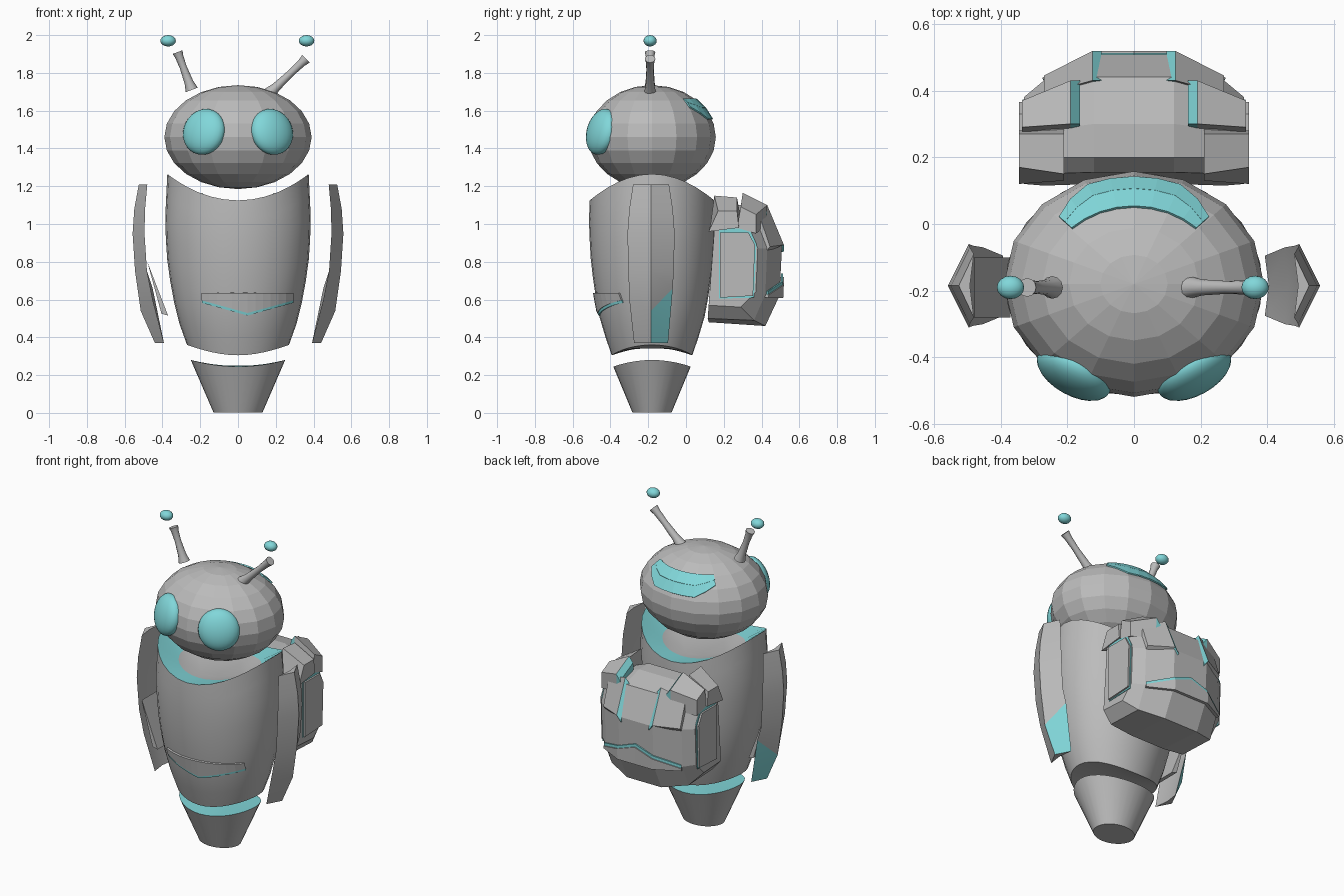
import bpy, bmesh, math
from mathutils import Vector, Matrix

if "Cube" in bpy.data.objects:
    bpy.data.objects.remove(bpy.data.objects["Cube"])

CY = -0.18  # axis of head, body and tail


def material(name, rgb):
    m = bpy.data.materials.new(name)
    m.diffuse_color = (*rgb, 1)
    m.use_nodes = True
    m.node_tree.nodes["Principled BSDF"].inputs["Base Color"].default_value = m.diffuse_color
    return m


GREY = material("shell_grey", (0.5, 0.5, 0.5))
TEAL = material("accent_teal", (0.22, 0.68, 0.70))


def finish(bm, name, mat=GREY, smooth=None, second=TEAL):
    bmesh.ops.recalc_face_normals(bm, faces=bm.faces)
    me = bpy.data.meshes.new(name)
    bm.to_mesh(me)
    bm.free()
    ob = bpy.data.objects.new(name, me)
    bpy.context.collection.objects.link(ob)
    me.materials.append(mat)
    if mat is GREY:
        me.materials.append(second)
    if smooth:
        bpy.ops.object.select_all(action='DESELECT')
        ob.select_set(True)
        bpy.context.view_layer.objects.active = ob
        bpy.ops.object.shade_smooth_by_angle(angle=math.radians(smooth))
    return ob


def loft(name, rings, mat=GREY, smooth=None, teal=lambda i, j: False, teal_end=False):
    """Skin closed rings of equal size and cap both ends."""
    bm = bmesh.new()
    vs = [[bm.verts.new(p) for p in r] for r in rings]
    n = len(vs[0])
    for i in range(len(vs) - 1):
        for j in range(n):
            k = (j + 1) % n
            f = bm.faces.new((vs[i][j], vs[i][k], vs[i + 1][k], vs[i + 1][j]))
            f.material_index = int(mat is GREY and teal(i, j))
    bm.faces.new(vs[0][::-1])
    bm.faces.new(vs[-1]).material_index = int(teal_end)
    return finish(bm, name, mat, smooth)


def ellipsoid(name, center, radii, mat, seg, rings, rot=Matrix(), smooth=None):
    bm = bmesh.new()
    bmesh.ops.create_uvsphere(bm, u_segments=seg, v_segments=rings, radius=1)
    bm.transform(Matrix.Translation(center) @ rot @ Matrix.Diagonal((*radii, 1)))
    return finish(bm, name, mat, smooth)


def sheet(name, low, high, mat, thick):
    """Thin plate between two point rows."""
    bm = bmesh.new()
    a = [bm.verts.new(p) for p in low]
    b = [bm.verts.new(p) for p in high]
    for i in range(len(a) - 1):
        bm.faces.new((a[i], a[i + 1], b[i + 1], b[i]))
    ob = finish(bm, name, mat)
    mod = ob.modifiers.new("thickness", 'SOLIDIFY')
    mod.thickness, mod.offset = thick, 0
    return ob


def interp(table, z):
    for (z0, r0), (z1, r1) in zip(table, table[1:]):
        if z <= z1:
            return r0 + (r1 - r0) * max(0, z - z0) / (z1 - z0)
    return table[-1][1]


# Head and eyes
ellipsoid("head", (0, CY, 1.46), (0.39, 0.338, 0.275), GREY, 16, 12)
for s, side in ((-1, "left"), (1, "right")):
    rot = Matrix.Rotation(s * math.radians(29), 4, 'Z') @ Matrix.Rotation(math.radians(-14), 4, 'X')
    ellipsoid(side + "_eye", (s * 0.18, -0.447, 1.488), (0.122, 0.062, 0.124), TEAL, 24, 16, rot, 60)


# Panel on the back of the head
def on_head(az, el, k=1.006):
    a, e = math.radians(az), math.radians(el)
    return (0.39 * k * math.sin(a) * math.cos(e), CY + 0.338 * k * math.cos(a) * math.cos(e),
            1.46 + 0.275 * k * math.sin(e))


angles = (-44, -33, -22, -11, 0, 11, 22, 33, 44)
edge = [20 + 15 * max(0, abs(a) - 22) / 22 for a in angles]
rows = [[on_head(a, e + (47 - e) * t) for a, e in zip(angles, edge)] for t in (0, 0.5, 1)]
for i in (0, 1):
    sheet("head_back_panel", rows[i], rows[i + 1], TEAL, 0.008)

# Antennae with floating tips
for side, a, b, tip in (("left", (-0.245, 1.71), (-0.32, 1.91), -0.37), ("right", (0.165, 1.69), (0.36, 1.875), 0.363)):
    p, q = Vector((a[0], -0.19, a[1])), Vector((b[0], -0.19, b[1]))
    frame = (q - p).to_track_quat('Z', 'Y')
    rings = [[p.lerp(q, t) + frame @ Vector((r * math.cos(k * math.pi / 6), r * math.sin(k * math.pi / 6), 0))
              for k in range(12)] for t, r in ((0, 0.034), (0.2, 0.024), (0.6, 0.019), (0.88, 0.022), (1, 0.028))]
    loft(side + "_antenna", rings, smooth=40)
    ellipsoid(side + "_antenna_tip", (tip, -0.19, 1.97), (0.041, 0.035, 0.03), TEAL, 16, 10, smooth=60)

# Body shell with arched rims, teal collar inside the top
PROFILE = [(0.30, 0.245), (0.36, 0.27), (0.5, 0.32), (0.65, 0.352), (0.8, 0.374), (1.0, 0.387), (1.27, 0.374)]
N = 32


def oval(rx, zf, ratio=0.865):
    pts = []
    for k in range(N):
        t = 2 * math.pi * k / N
        z = zf(math.cos(t) ** 2)
        r = rx(z) if callable(rx) else rx
        pts.append((r * math.cos(t), CY + ratio * r * math.sin(t), z))
    return pts


rings = [oval(0.12, lambda s: 0.34)]
for i in range(9):
    rings.append(oval(lambda z: interp(PROFILE, z),
                      lambda s: (0.305 + 0.055 * s) * (1 - i / 8) + (1.125 + 0.14 * s) * i / 8))
rings += [oval(0.25, lambda s: 1.115 + 0.03 * s), oval(0.17, lambda s: 1.11)]
loft("body", rings, smooth=35, teal=lambda i, j: i == 9)

# Tail cone with teal top
loft("tail", [oval(0.13, lambda s: 0.003, 0.8), oval(0.25, lambda s: 0.245 + 0.035 * s, 0.82),
              oval(0.12, lambda s: 0.25, 0.82)], smooth=35, teal=lambda i, j: i == 1, teal_end=True)


# Belly pocket lip and its teal lining
def on_belly(x, z, off):
    r = interp(PROFILE, z)
    return (x, CY - 0.865 * math.sqrt(r * r - x * x) - off, z)


xs = [-0.19 + 0.04 * i for i in range(13)]
vee = [0.53 + 0.28 * abs(x - 0.05) for x in xs]
sheet("belly_pocket", [on_belly(x, z, 0.004) for x, z in zip(xs, vee)],
      [on_belly(x, 0.635, 0.004) for x in xs], GREY, 0.014)
sheet("belly_pocket_lining", [on_belly(x, z - 0.014, 0.003) for x, z in zip(xs, vee)],
      [on_belly(x, z, 0.003) for x, z in zip(xs, vee)], TEAL, 0.008)

# Floating arms: curved plates with an outer ridge, teal lower rear face
STATIONS = [(1.21, 0.525, 0.48, 0.095, 0), (1.08, 0.549, 0.492, 0.115, 0), (0.95, 0.558, 0.495, 0.125, 0),
            (0.75, 0.545, 0.482, 0.12, 0), (0.6, 0.515, 0.452, 0.115, 0.06), (0.37, 0.44, 0.392, 0.09, 0)]
for s, side in ((-1, "left"), (1, "right")):
    rings = [[(s * xo, -0.185, z - d), (s * xe, -0.185 + w, z + d), (s * (xe + 0.012), -0.185, z),
              (s * xe, -0.185 - w, z)] for z, xo, xe, w, d in STATIONS]
    loft(side + "_arm", rings, smooth=25, teal=lambda i, j: i == 4 and j == 0)
loft("left_arm_fin", [[(-0.48, y, 0.8), (-0.37, y, 0.515), (-0.405, y, 0.525)] for y in (-0.28, -0.1)])

# Backpack shell, lofted across its width
CENTRE = [(0.12, 0.48), (0.42, 0.46), (0.495, 0.62), (0.508, 0.88), (0.44, 1.06), (0.3, 1.1), (0.2, 1.1), (0.155, 1.04)]
MID = [(0.115, 0.5), (0.36, 0.49), (0.42, 0.63), (0.43, 0.87), (0.38, 1.0), (0.28, 1.04), (0.2, 1.04), (0.15, 1.0)]
OUTER = [(0.12, 0.57), (0.29, 0.56), (0.37, 0.64), (0.38, 0.87), (0.34, 0.97), (0.27, 1.0), (0.2, 1.0), (0.15, 0.97)]
sections = [(-0.33, OUTER), (-0.27, MID), (-0.12, CENTRE), (0.12, CENTRE), (0.27, MID), (0.33, OUTER)]
loft("backpack", [[(x, y, z) for y, z in prof] for x, prof in sections])

# Backpack shoulder plates, each with an inner and an outer outline, and teal seams
PLATES = [
    ("front_plate", 0.21, [(0.13, 1.0), (0.15, 1.15), (0.27, 1.14), (0.29, 1.03)],
     0.345, [(0.12, 0.96), (0.17, 1.07), (0.27, 1.07), (0.28, 0.98)], False),
    ("middle_plate", 0.19, [(0.28, 1.02), (0.30, 1.165), (0.43, 1.1), (0.42, 0.98)],
     0.335, [(0.27, 0.98), (0.29, 1.09), (0.37, 1.05), (0.37, 0.95)], True),
    ("rear_plate", 0.125, [(0.42, 1.0), (0.43, 1.1), (0.518, 0.89), (0.49, 0.88)],
     0.27, [(0.37, 0.95), (0.39, 1.04), (0.445, 0.88), (0.42, 0.85)], True)]
for s, side in ((-1, "left"), (1, "right")):
    for name, x0, inner, x1, outer, seam in PLATES:
        loft(f"{side}_{name}", [[(s * x0, y, z) for y, z in inner], [(s * x1, y, z) for y, z in outer]])
        if seam:
            low = [(y, z - 0.035) for y, z in inner]
            loft(f"{side}_{name}_seam", [[(s * (x0 - 0.028), y, z) for y, z in low],
                                         [(s * x0, y, z) for y, z in inner]], TEAL)
    # Side pocket with teal surround
    pocket = [(0.18, 0.61), (0.355, 0.62), (0.365, 0.89), (0.33, 0.955), (0.18, 0.955)]
    frame = [(0.175, 0.605), (0.36, 0.61), (0.373, 0.895), (0.335, 0.975), (0.175, 0.98)]
    loft(side + "_pocket_frame", [[(s * x, y, z) for y, z in frame] for x in (0.328, 0.334)], TEAL)
    loft(side + "_pocket", [[(s * x, y, z) for y, z in pocket] for x in (0.33, 0.345)])

# Lower back flap with a peaked top edge and teal piping
cols = [(-0.27, 0.43), (-0.12, 0.508), (0, 0.508), (0.12, 0.508), (0.27, 0.43)]
peak = [0.72 - 0.35 * abs(x) for x, y in cols]
sheet("back_flap", [(x, y - 0.003, 0.61) for x, y in cols],
      [(x, y, z) for (x, y), z in zip(cols, peak)], GREY, 0.02)
sheet("back_flap_piping", [(x, y, z) for (x, y), z in zip(cols, peak)],
      [(x, y, z + 0.018) for (x, y), z in zip(cols, peak)], TEAL, 0.009)
